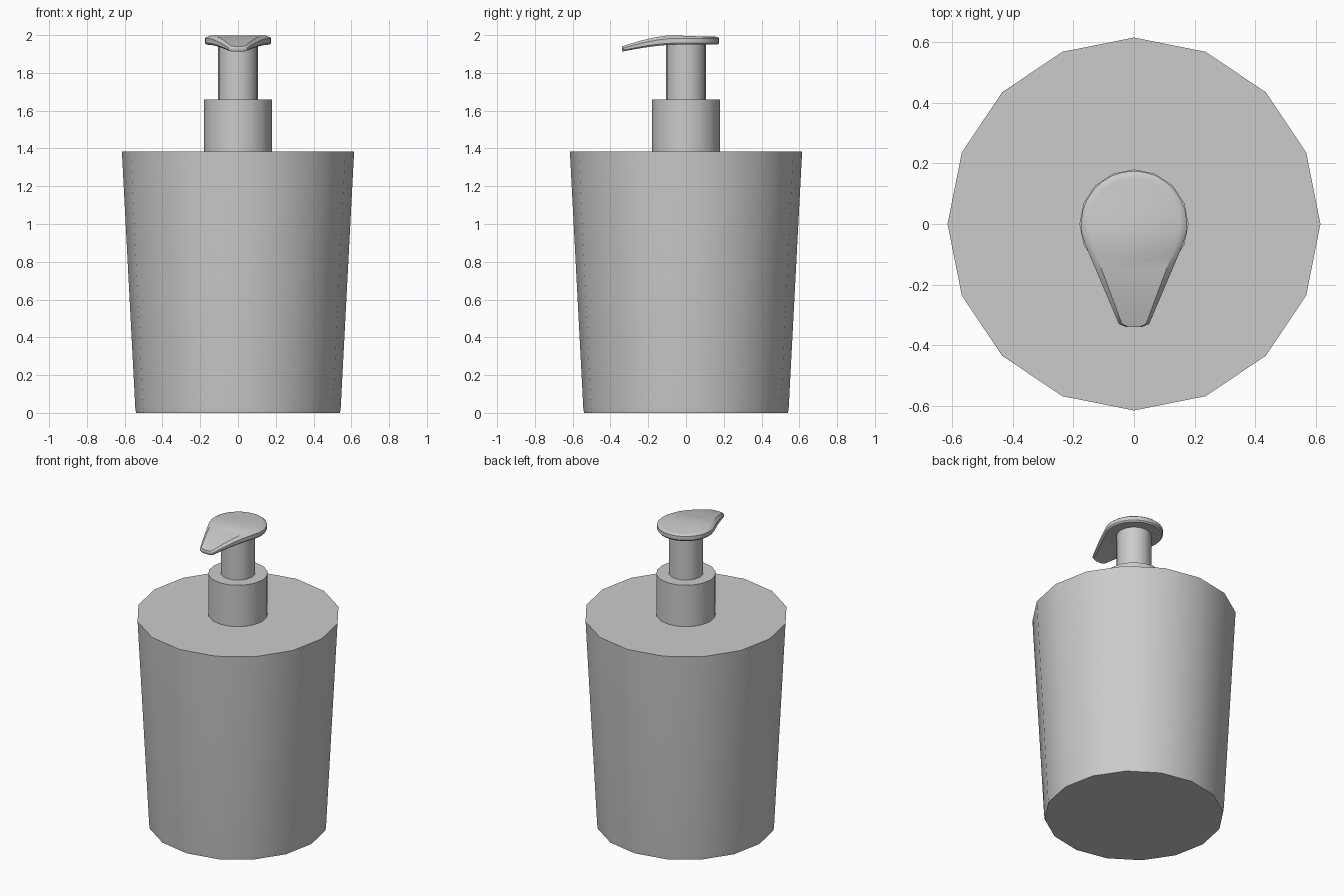
import bpy, bmesh, math

cube = bpy.data.objects.get("Cube")
if cube:
    bpy.data.objects.remove(cube, do_unlink=True)

grey = bpy.data.materials.new("plain grey")
grey.use_nodes = True
colour = (0.6, 0.6, 0.6, 1)
grey.diffuse_color = colour
grey.node_tree.nodes["Principled BSDF"].inputs["Base Color"].default_value = colour


def finish(name, bm):
    bmesh.ops.remove_doubles(bm, verts=bm.verts, dist=0.0005)
    bmesh.ops.recalc_face_normals(bm, faces=bm.faces)
    mesh = bpy.data.meshes.new(name)
    bm.to_mesh(mesh)
    bm.free()
    mesh.materials.append(grey)
    obj = bpy.data.objects.new(name, mesh)
    bpy.context.collection.objects.link(obj)
    bpy.ops.object.select_all(action='DESELECT')
    obj.select_set(True)
    bpy.context.view_layer.objects.active = obj
    bpy.ops.object.shade_smooth_by_angle(angle=math.radians(35))
    return obj


def bridge(bm, a, b):
    n = len(a)
    for i in range(n):
        j = (i + 1) % n
        bm.faces.new((a[i], a[j], b[j], b[i]))


def turned(name, profile, sides=16):
    """Closed round part from (radius, height) points."""
    bm = bmesh.new()
    rings = []
    for r, z in profile:
        angles = [math.tau * i / sides for i in range(sides)]
        rings.append([bm.verts.new((r * math.cos(a), r * math.sin(a), z)) for a in angles])
    for low, high in zip(rings, rings[1:]):
        bridge(bm, low, high)
    bm.faces.new(rings[0])
    bm.faces.new(rings[-1])
    return finish(name, bm)


# Bottle, collar and pump stem
turned("bottle_body", [(0.54, 0), (0.544, 0.03), (0.613, 1.35), (0.615, 1.385)])
turned("pump_collar", [(0.18, 1.38), (0.18, 1.66)])
turned("pump_stem", [(0.105, 1.65), (0.105, 1.96)])


def outline(radius, tip_width, tip_y):
    """Right half of the teardrop outline, back to spout tip."""
    pts = []
    for i in range(10):
        a = math.radians(90 - i * 12.5)
        pts.append((radius * math.cos(a), radius * math.sin(a)))
    x0, y0 = pts[-1]
    for i in range(1, 7):
        t = i / 6
        pts.append((x0 + (tip_width - x0) * t, y0 + (tip_y + 0.01 - y0) * t))
    pts.append((tip_width * 0.5, tip_y))
    return pts


def droop(y, start, drop):
    t = max(0, (start - y) / (start + 0.34))
    return drop * t ** 1.6


# Pump head: stacked outlines whose spout end curves down
bm = bmesh.new()
layers = [
    (0.168, 0.044, -0.335, 1.949, 0.037),
    (0.175, 0.05, -0.338, 1.958, 0.04),
    (0.175, 0.05, -0.34, 1.983, 0.054),
    (0.168, 0.047, -0.34, 1.989, 0.057),
    (0.152, 0.04, -0.339, 1.996, 0.06),
]
loops = []
for radius, width, tip, z, drop in layers:
    right, left = [], []
    for x, y in outline(radius, width, tip):
        h = z - droop(y, -0.06, drop)
        right.append(bm.verts.new((x, y, h)))
        left.append(bm.verts.new((-x, y, h)))
    loops.append((right, left))
rings = [r + l[::-1] for r, l in loops]
for low, high in zip(rings, rings[1:]):
    bridge(bm, low, high)
for right, left in (loops[0], loops[-1]):
    for i in range(len(right) - 1):
        bm.faces.new((right[i], right[i + 1], left[i + 1], left[i]))
# Slight rise of the pressing surface toward the spout
for v in loops[-1][0] + loops[-1][1]:
    v.co.z += 0.004 * min(1, max(-1, -v.co.y / 0.1))
finish("pump_head", bm)
